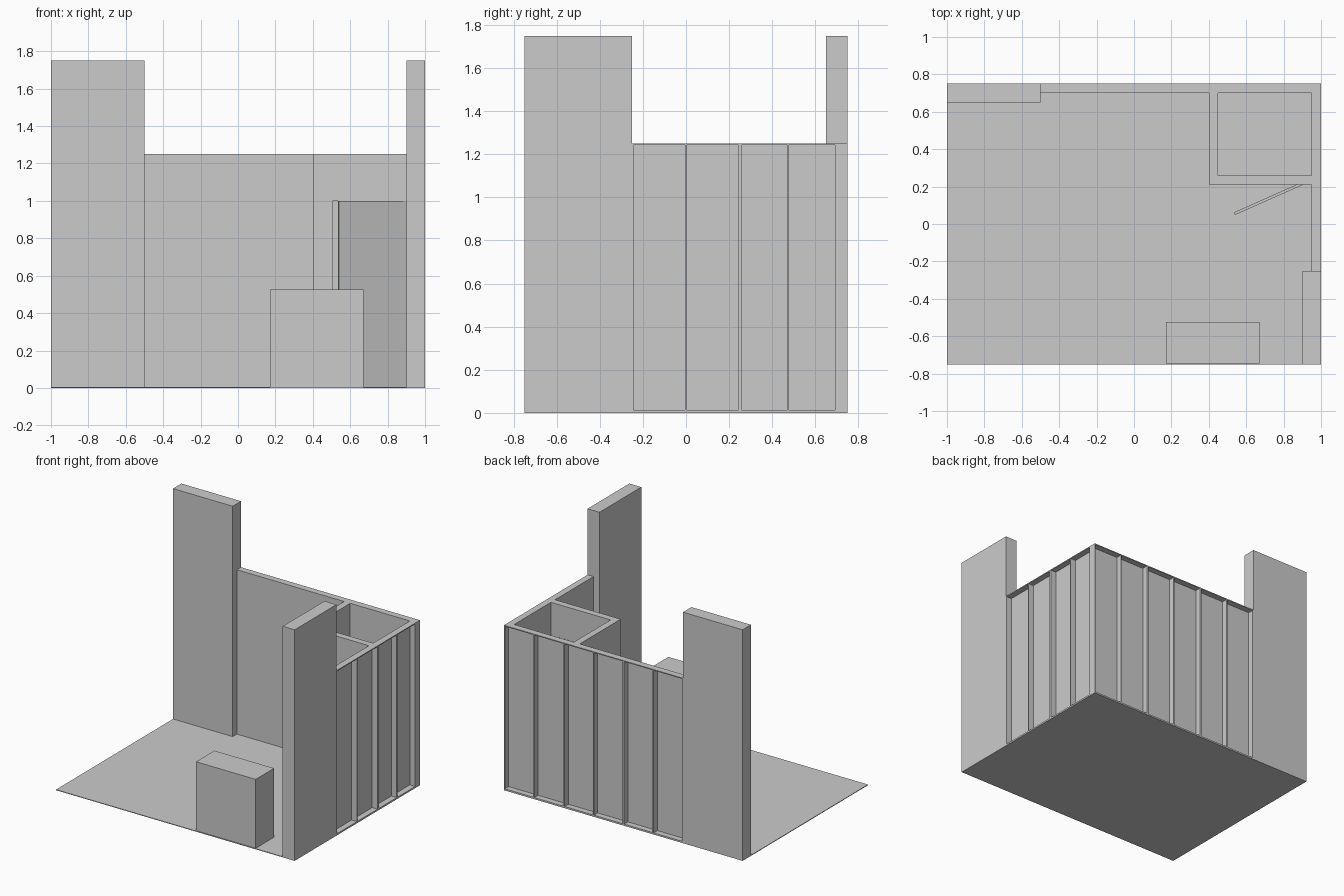
import bpy, bmesh, math
from mathutils import Matrix

if "Cube" in bpy.data.objects:
    bpy.data.objects.remove(bpy.data.objects["Cube"])

H = 1.25      # low wall height
F = 0.005     # floor thickness
T = 0.0075    # frame member thickness
D = 0.05      # wall depth


def add_box(bm, x0, x1, y0, y1, z0, z1):
    m = Matrix.Translation(((x0 + x1) / 2, (y0 + y1) / 2, (z0 + z1) / 2))
    m = m @ Matrix.Diagonal((x1 - x0, y1 - y0, z1 - z0, 1))
    bmesh.ops.create_cube(bm, size=1, matrix=m)


def finish(name, bm):
    bmesh.ops.recalc_face_normals(bm, faces=bm.faces)
    me = bpy.data.meshes.new(name)
    bm.to_mesh(me)
    bm.free()
    ob = bpy.data.objects.new(name, me)
    bpy.context.collection.objects.link(ob)
    return ob


def box(name, *b):
    bm = bmesh.new()
    add_box(bm, *b)
    return finish(name, bm)


def frame_module(name, width, matrix):
    """Thin front panel (y=0 side) with open-backed frame and a middle stud."""
    bm = bmesh.new()
    add_box(bm, 0, width, 0, 0.005, F, H)
    for x in (0, (width - T) / 2, width - T):
        add_box(bm, x, x + T, 0.005, D, F + T, H - T)
    for z in (F, H - T):
        add_box(bm, 0, width, 0.005, D, z, z + T)
    bmesh.ops.transform(bm, matrix=matrix, verts=bm.verts)
    return finish(name, bm)


# Floor and tall end walls
box("floor", -1, 1, -0.75, 0.75, 0, F)
box("tall_back_wall", -1, -0.5, 0.65, 0.75, F, 1.75)
box("tall_side_wall", 0.9, 1, -0.75, -0.25, F, 1.75)

# Back wall frames, open to the back
for i in range(3):
    frame_module(f"back_wall_frame_{i + 1}", 0.5,
                 Matrix.Translation((-0.5 + 0.5 * i, 0.70, 0)))

# Side wall frames, open to the right
for i, (y0, y1) in enumerate([(-0.25, 0.25), (0.25, 0.70)]):
    frame_module(f"side_wall_frame_{i + 1}", y1 - y0,
                 Matrix.Translation((0.95, y1, 0)) @ Matrix.Rotation(-math.pi / 2, 4, 'Z'))

# Storage room walls, the front one with a doorway
box("storage_side_wall", 0.4, 0.45, 0.26, 0.70, F, H)
bm = bmesh.new()
outline = [(0.4, F), (0.505, F), (0.505, 1), (0.9, 1),
           (0.9, F), (0.95, F), (0.95, H), (0.4, H)]
face = bm.faces.new([bm.verts.new((x, 0.21, z)) for x, z in outline])
ext = bmesh.ops.extrude_face_region(bm, geom=[face], use_keep_orig=True)
bmesh.ops.translate(bm, vec=(0, D, 0),
                    verts=[v for v in ext["geom"] if isinstance(v, bmesh.types.BMVert)])
finish("storage_front_wall", bm)

# Open door
door = box("storage_door", -0.1975, 0.1975, -0.0075, 0.0075, F, 1)
door.location = (0.717, 0.135, 0)
door.rotation_euler.z = math.radians(24)

# Counter
box("counter", 0.17, 0.67, -0.745, -0.525, F, 0.527)
